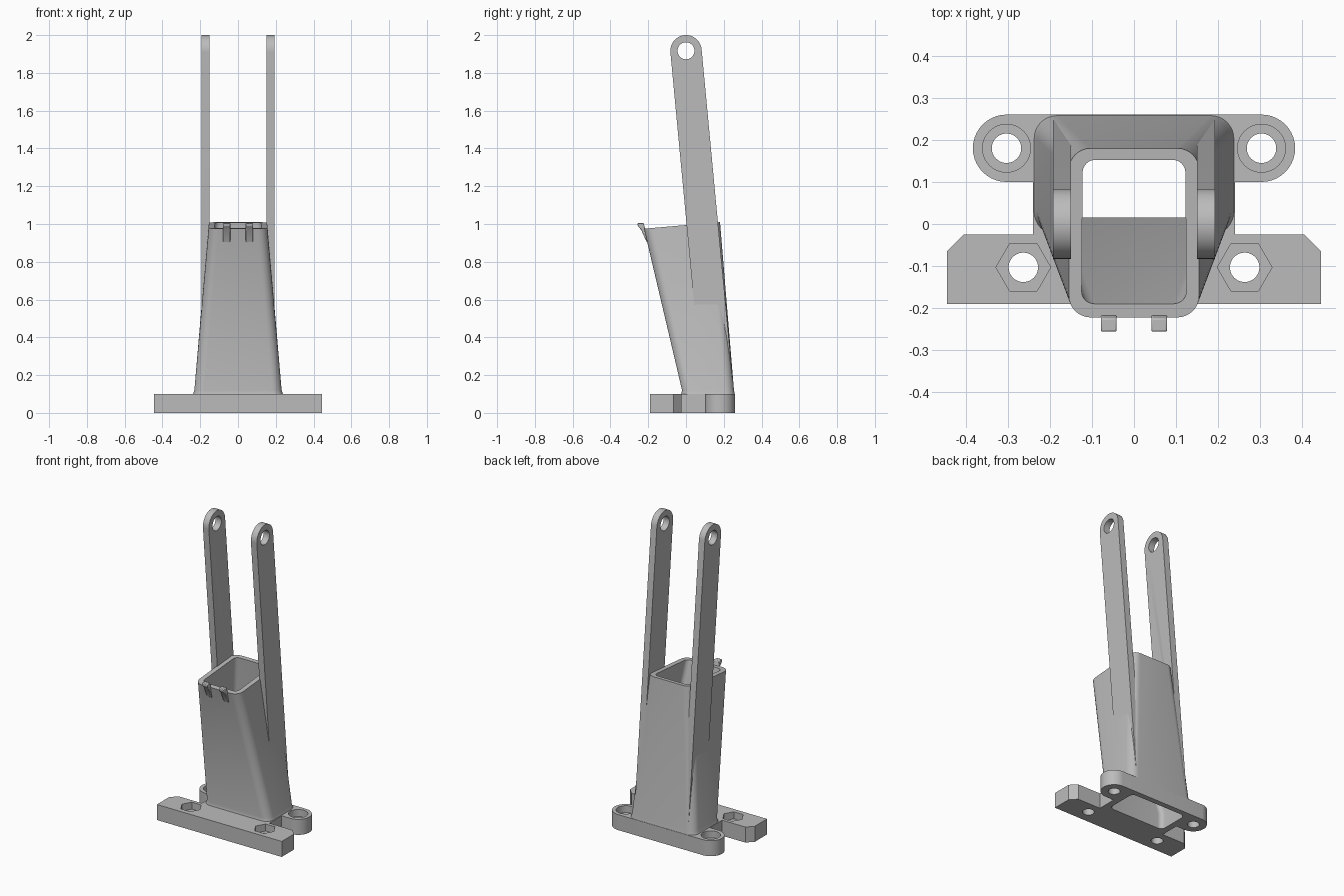
import bpy, bmesh, math
from mathutils import Vector

if "Cube" in bpy.data.objects:
    bpy.data.objects.remove(bpy.data.objects["Cube"])

grey = bpy.data.materials.new("plain grey")
grey.use_nodes = True
grey.diffuse_color = (0.5, 0.5, 0.5, 1)
grey.node_tree.nodes["Principled BSDF"].inputs["Base Color"].default_value = (0.5, 0.5, 0.5, 1)


def loft(name, rings):
    """Skin a stack of equal-length point rings and close both ends."""
    bm = bmesh.new()
    loops = [[bm.verts.new(p) for p in ring] for ring in rings]
    for low, high in zip(loops, loops[1:]):
        for i in range(len(low)):
            j = (i + 1) % len(low)
            bm.faces.new((low[i], low[j], high[j], high[i]))
    bm.faces.new(loops[0])
    bm.faces.new(loops[-1])
    bmesh.ops.recalc_face_normals(bm, faces=bm.faces)
    mesh = bpy.data.meshes.new(name)
    bm.to_mesh(mesh)
    bm.free()
    mesh.materials.append(grey)
    ob = bpy.data.objects.new(name, mesh)
    bpy.context.collection.objects.link(ob)
    return ob


def prism_z(name, outline, z0, z1):
    return loft(name, [[(x, y, z) for x, y in outline] for z in (z0, z1)])


def prism_x(name, outline, x0, x1):
    return loft(name, [[(x, y, z) for y, z in outline] for x in (x0, x1)])


def arc(cx, cy, r, start, end, steps):
    angles = [math.radians(start + (end - start) * i / steps) for i in range(steps + 1)]
    return [(cx + r * math.cos(a), cy + r * math.sin(a)) for a in angles]


def circle(cx, cy, r, sides=40):
    return arc(cx, cy, r, 0, 360, sides)[:-1]


def rounded_ring(half, front, back, r, z, slope=0.0):
    """Rounded rectangle ring; slope tilts it about its back edge."""
    pts = []
    for cx, cy, a in ((half - r, back - r, 0), (r - half, back - r, 90),
                      (r - half, front + r, 180), (half - r, front + r, 270)):
        pts += arc(cx, cy, r, a, a + 90, 8)
    return [(x, y, z + slope * (y - back)) for x, y in pts]


def cut(target, cutter, keep=False):
    mod = target.modifiers.new("cut", "BOOLEAN")
    mod.operation = "DIFFERENCE"
    mod.solver = "EXACT"
    mod.object = cutter
    bpy.context.view_layer.objects.active = target
    bpy.ops.object.modifier_apply(modifier=mod.name)
    if not keep:
        bpy.data.objects.remove(cutter)


# Tapered leaning channel through the tower and plate
channel = loft("channel_cutter", [
    rounded_ring(0.2, 0.015, 0.225, 0.03, -0.05),
    rounded_ring(0.2, 0.015, 0.225, 0.03, 0.1),
    rounded_ring(0.114, -0.218, 0.145, 0.03, 1.1)])
channel.hide_render = True

# Base plate: chamfered front bar, neck and rounded rear lugs
half_outline = [(0.445, -0.19), (0.445, -0.065), (0.405, -0.025), (0.24, -0.025), (0.24, 0.1)]
half_outline += arc(0.303, 0.18, 0.08, -90, 90, 20)
outline = half_outline + [(-x, y) for x, y in reversed(half_outline)]
plate = prism_z("base_plate", outline, 0, 0.1)
cut(plate, channel, keep=True)
for side in (-1, 1):
    fx, bx = side * 0.263, side * 0.303
    cut(plate, prism_z("front_hole", circle(fx, -0.103, 0.035), -0.05, 0.15))
    cut(plate, prism_z("nut_recess", circle(fx, -0.103, 0.065, 6), 0.055, 0.15))
    cut(plate, prism_z("rear_hole", circle(bx, 0.18, 0.035), -0.05, 0.15))
    cut(plate, prism_z("rear_recess", circle(bx, 0.18, 0.057), 0.055, 0.15))

# Leaning hollow tower with a small flare at its foot and a sloped rim
tower = loft("tower", [
    rounded_ring(0.238, -0.026, 0.258, 0.055, 0.098),
    rounded_ring(0.231, -0.021, 0.254, 0.052, 0.12),
    rounded_ring(0.155, -0.222, 0.18, 0.052, 1.01, 0.087)])
cut(tower, channel, keep=True)

# Two long arms with eyes at the top, merging into the tower sides
down = Vector((0.094, -1)).normalized()
across = Vector((-down.y, down.x))
eye = Vector((0, 1.917))
radius = 0.083
tilt = math.degrees(math.atan2(across.y, across.x))
profile = arc(eye.x, eye.y, radius, tilt, tilt + 180, 24)
for s in (-1, 1):
    profile.append(tuple(eye + down * 1.75 + across * radius * s))
for name, side in (("left_arm", 1), ("right_arm", -1)):
    arm = prism_x(name, profile, side * 0.15, side * 0.192)
    cut(arm, prism_x("eye_hole", circle(eye.x, eye.y, 0.045), side * 0.1, side * 0.25))
    cut(arm, channel, keep=True)

# Small hooked nubs on the front rim
nub = [(-0.256, 1.006), (-0.224, 1.006), (-0.216, 0.97), (-0.195, 0.91),
       (-0.207, 0.902), (-0.238, 0.97), (-0.256, 0.99)]
for name, x in (("left_nub", 0.06), ("right_nub", -0.06)):
    ob = prism_x(name, nub, x - 0.019, x + 0.019)
    bevel = ob.modifiers.new("bevel", "BEVEL")
    bevel.width = 0.004
    bevel.segments = 2

bpy.data.objects.remove(channel)

# Smooth rounded surfaces, keeping edges crisp
for ob in bpy.context.collection.objects:
    if ob.type == "MESH":
        bpy.ops.object.select_all(action="DESELECT")
        ob.select_set(True)
        bpy.context.view_layer.objects.active = ob
        bpy.ops.object.shade_smooth_by_angle(angle=math.radians(30))
